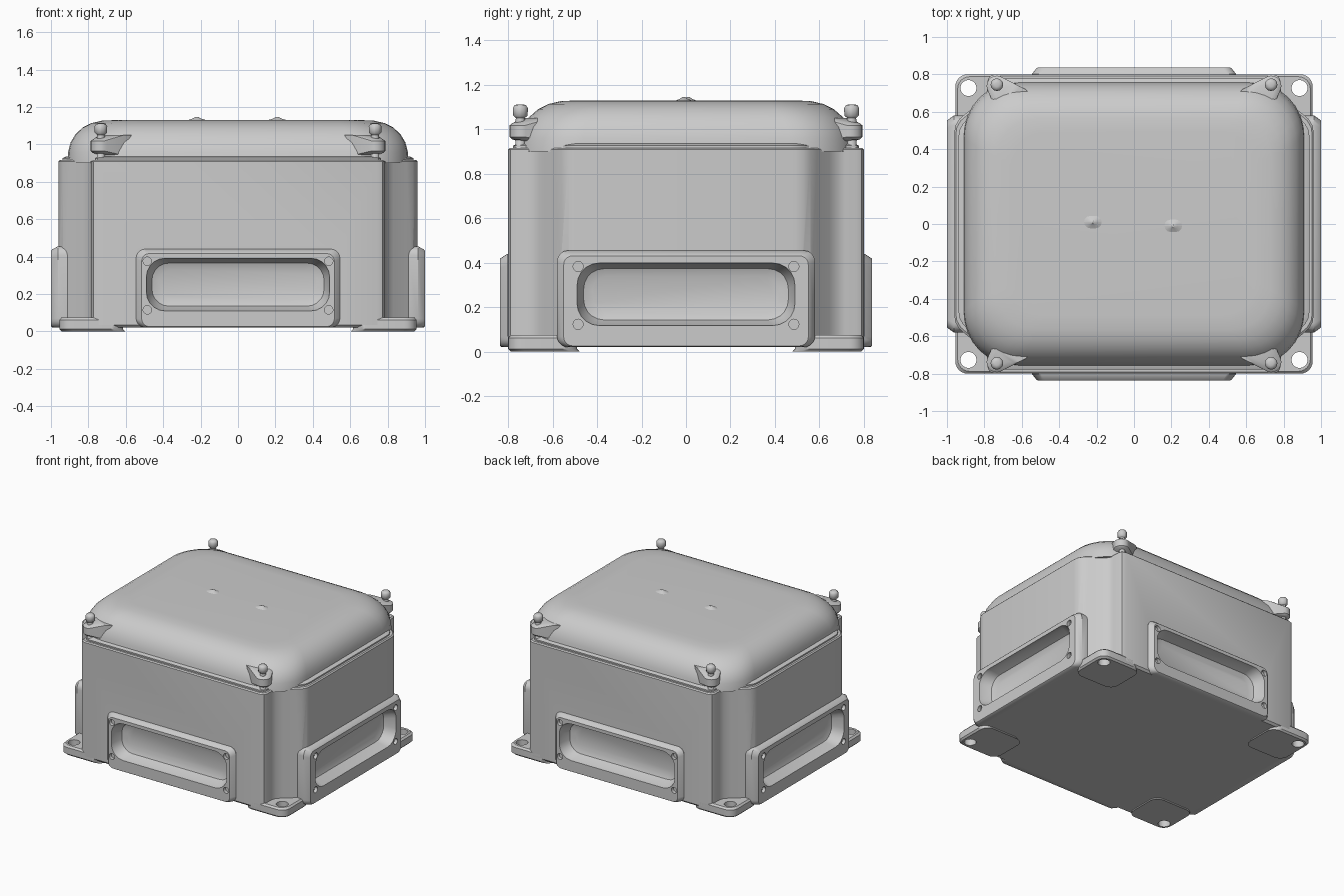
import bpy, bmesh, math
from mathutils import Matrix, Vector

if "Cube" in bpy.data.objects:
    bpy.data.objects.remove(bpy.data.objects["Cube"])

SIGNS = [(1, 1), (-1, 1), (-1, -1), (1, -1)]


def finish(name, bm, angle=35):
    bmesh.ops.recalc_face_normals(bm, faces=bm.faces)
    me = bpy.data.meshes.new(name)
    bm.to_mesh(me)
    bm.free()
    ob = bpy.data.objects.new(name, me)
    bpy.context.collection.objects.link(ob)
    smooth(ob, angle)
    return ob


def activate(ob):
    bpy.ops.object.select_all(action='DESELECT')
    ob.select_set(True)
    bpy.context.view_layer.objects.active = ob


def smooth(ob, angle=35):
    activate(ob)
    bpy.ops.object.shade_smooth_by_angle(angle=math.radians(angle))


def add_loft(bm, rings):
    """Skin a stack of equal-length rings and cap both ends."""
    vs = [[bm.verts.new(p) for p in r] for r in rings]
    n = len(vs[0])
    for a, b in zip(vs, vs[1:]):
        for i in range(n):
            j = (i + 1) % n
            bm.faces.new((a[i], a[j], b[j], b[i]))
    bm.faces.new(vs[0][::-1])
    bm.faces.new(vs[-1])


def loft(name, rings, rot=0, angle=35):
    bm = bmesh.new()
    add_loft(bm, rings)
    bm.transform(Matrix.Rotation(rot, 4, 'Z'))
    return finish(name, bm, angle)


def rrect(hx, hy, r, n=6, cx=0, cy=0):
    pts = []
    for k, (sx, sy) in enumerate(SIGNS):
        for i in range(n + 1):
            t = math.pi / 2 * (k + i / n)
            pts.append((cx + sx * (hx - r) + r * math.cos(t), cy + sy * (hy - r) + r * math.sin(t)))
    return pts


def mirror4(quarter):
    """Close a +x +y corner profile into a full outline."""
    pts = []
    for sx, sy in SIGNS:
        q = quarter if sx * sy > 0 else quarter[::-1]
        pts += [(x * sx, y * sy) for x, y in q]
    return pts


def flat(pts, z, inset=0.0):
    return [(x - math.copysign(inset, x), y - math.copysign(inset, y), z) for x, y in pts]


def wall(pts, y):
    return [(x, y, z) for x, z in pts]


def boolean(ob, tool, op):
    m = ob.modifiers.new("cut", 'BOOLEAN')
    m.operation, m.solver, m.object = op, 'EXACT', tool
    tool.hide_render = True
    activate(ob)
    bpy.ops.object.modifier_apply(modifier=m.name)
    bpy.data.objects.remove(tool)


# Box body with recessed corners
corner = [(.96, .49), (.955, .525), (.935, .56), (.90, .59), (.83, .645), (.797, .68),
          (.785, .715), (.783, .765), (.772, .79), (.745, .80)]
outline = mirror4(corner)
body = loft("box_body", [flat(outline, .02, .015), flat(outline, .035), flat(outline, .908),
                         flat(outline, .916, .008)])

# Raised pads on four sides, each with a recessed window and screw holes
for i in range(4):
    side = i % 2
    d, face, hw, sw = (.96, 1.0, .58, .49) if side else (.80, .837, .545, .49)
    top, zc = (.455, .258) if side else (.44, .25)
    rot = i * math.pi / 2
    pz = (top + .02) / 2
    hz = (top - .02) / 2
    pad = loft("pad", [wall(rrect(hw, hz, .05, 5, 0, pz), -d + .06),
                       wall(rrect(hw, hz, .05, 5, 0, pz), -d - .003),
                       wall(rrect(hw - .022, hz - .01, .045, 5, 0, pz - .008), -face + .006),
                       wall(rrect(hw - .03, hz - .015, .04, 5, 0, pz - .009), -face)], rot)
    boolean(body, pad, 'UNION')
    window = loft("window_cutter", [wall(rrect(sw + .004, .144, .1, 5, 0, zc), -face - .02),
                                    wall(rrect(sw - .006, .136, .1, 5, 0, zc), -face + .03),
                                    wall(rrect(sw - .03, .115, .09, 5, 0, zc), -face + .085),
                                    wall(rrect(sw - .07, .08, .06, 5, 0, zc), -face + .10)], rot)
    boolean(body, window, 'DIFFERENCE')
    bm = bmesh.new()
    for sx in (-1, 1):
        for z in (zc - .135, zc + .125):
            c = rrect(.023, .023, .0229, 3, sx * .485, z)
            add_loft(bm, [wall(c, -face - .02), wall(c, -face + .025)])
    bm.transform(Matrix.Rotation(rot, 4, 'Z'))
    boolean(body, finish("screw_hole_cutter", bm), 'DIFFERENCE')
smooth(body)

# Mounting feet at the corners
for k, (sx, sy) in enumerate(SIGNS):
    base = rrect(.17, .155, .065, 6, .785, .645)
    rings = [[(x * sx, y * sy, z) for x, y, z in r] for r in
             (flat(base, 0, .012), flat(base, .012), flat(base, .062), flat(base, .075, .012))]
    foot = loft(f"mounting_foot_{k + 1}", rings)
    hole = rrect(.043, .043, .0429, 5, .885 * sx, .727 * sy)
    boolean(foot, loft("foot_hole_cutter", [flat(hole, -.1), flat(hole, .2)]), 'DIFFERENCE')
    smooth(foot)

# Domed lid, with a low rim following the body outline
rim = mirror4([(x - .022, y - .022) for x, y in corner])
loft("lid_rim", [flat(rim, .90), flat(rim, .926), flat(rim, .936, .02)])
lid_rings = []
for hx, hy, r, z in [(.912, .76, .29, .90), (.908, .752, .29, .96), (.895, .735, .285, 1.01),
                     (.868, .705, .275, 1.055), (.83, .665, .26, 1.09), (.785, .62, .24, 1.113),
                     (.73, .565, .21, 1.126), (.65, .49, .18, 1.13)]:
    lid_rings.append(flat(rrect(hx, hy, r, 8), z))
loft("lid", lid_rings, 0, 40)

# Two tiny raised marks on the lid
for k, (x, y) in enumerate([(-.22, .01), (.21, -.01)]):
    loft(f"lid_nub_{k + 1}", [flat(rrect(r, r * .7, r * .69, 3, x, y), z)
                              for r, z in ((.06, 1.126), (.022, 1.138), (.008, 1.146))])

# Lugs and bolts at the lid corners
for k, (sx, sy) in enumerate(SIGNS):
    bm = bmesh.new()
    for cx, cy, r, z0, z1 in [(.733, .738, .055, .965, 1.018), (.733, .738, .044, .955, 1.026),
                              (.64, .64, .10, .94, 1.05)]:
        for z in (z0, z1):
            for x, y in rrect(r, r, r * .999, 5, cx, cy):
                bm.verts.new((x * sx, y * sy, z))
    bmesh.ops.remove_doubles(bm, verts=bm.verts, dist=.0005)
    hull = bmesh.ops.convex_hull(bm, input=bm.verts)
    loose = [v for v in bm.verts if not v.link_faces]
    bmesh.ops.delete(bm, geom=loose, context='VERTS')
    finish(f"lid_lug_{k + 1}", bm, 40)
    prof = [(.032, .912), (.022, .925), (.022, 1.035), (.02, 1.05), (.033, 1.062),
            (.034, 1.095), (.026, 1.108), (.012, 1.112)]
    loft(f"lid_bolt_{k + 1}", [flat(rrect(r, r, r * .999, 3, .733 * sx, .745 * sy), z)
                               for r, z in prof], 0, 50)
